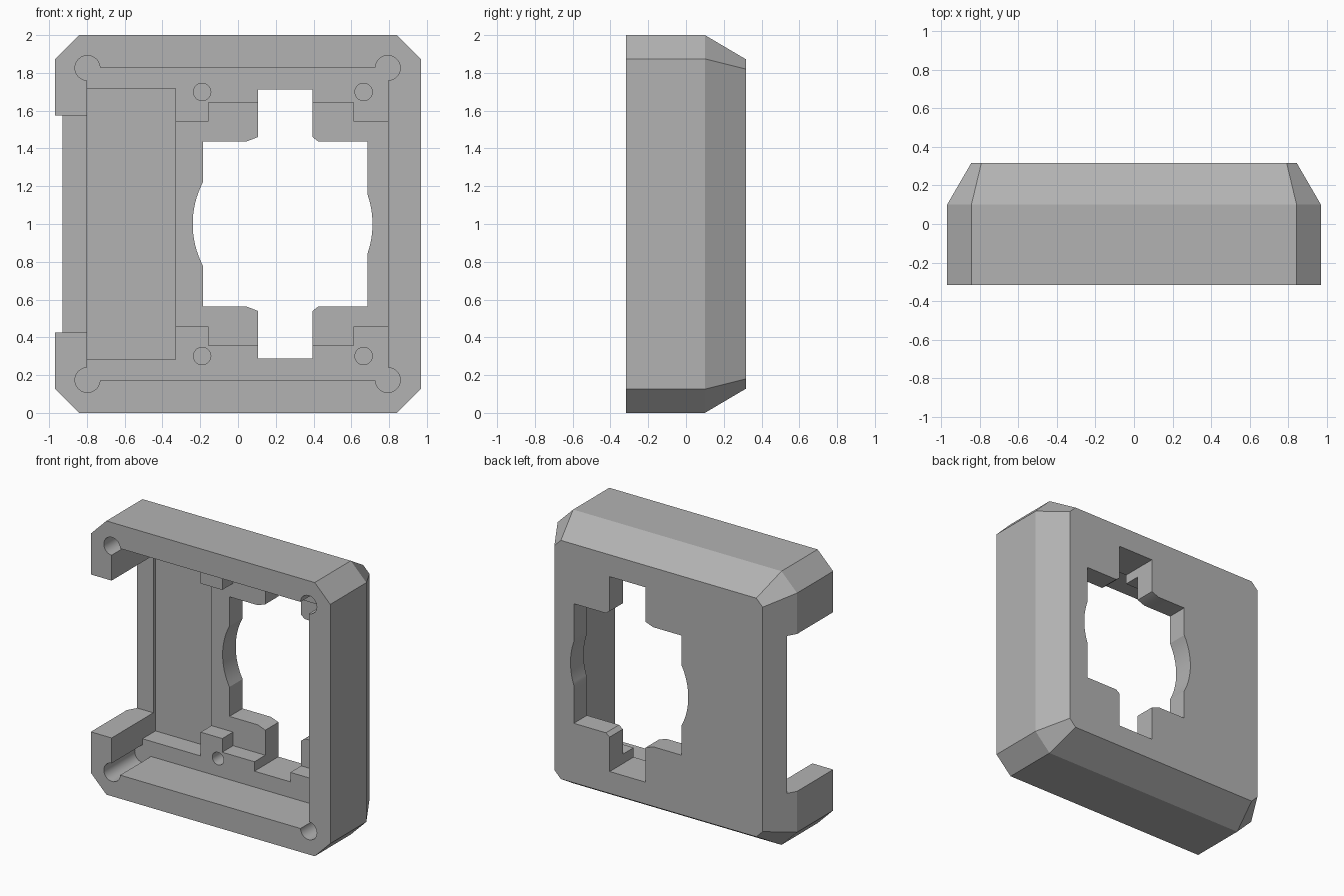
import bpy, bmesh, math

cube = bpy.data.objects.get("Cube")
if cube:
    bpy.data.objects.remove(cube)

FRONT, BACK = -0.317, 0.317
MID = 1.0           # height of the symmetry plane
LEDGE, FLOOR, POCKET = 0.04, 0.165, 0.19

grey = bpy.data.materials.new("plain grey")
grey.use_nodes = True
colour = (0.45, 0.45, 0.45, 1)
grey.diffuse_color = colour
grey.node_tree.nodes["Principled BSDF"].inputs["Base Color"].default_value = colour


def loft(name, rings):
    """Solid through matching outlines; each ring is (y, [(x, z), ...])."""
    bm = bmesh.new()
    loops = [[bm.verts.new((x, y, z)) for x, z in pts] for y, pts in rings]
    n = len(loops[0])
    for a, b in zip(loops, loops[1:]):
        for i in range(n):
            j = (i + 1) % n
            bm.faces.new((a[i], a[j], b[j], b[i]))
    bm.faces.new(loops[0])
    bm.faces.new(loops[-1])
    bmesh.ops.recalc_face_normals(bm, faces=bm.faces)
    mesh = bpy.data.meshes.new(name)
    bm.to_mesh(mesh)
    bm.free()
    obj = bpy.data.objects.new(name, mesh)
    mesh.materials.append(grey)
    bpy.context.collection.objects.link(obj)
    return obj


def octagon(w, h, c):
    """Rectangle of half sizes w, h with its corners cut by c."""
    q = [(w, h - c), (w - c, h)]
    pts = q + [(-x, z) for x, z in q[::-1]]
    pts += [(-x, -z) for x, z in pts]
    return [(x, MID + z) for x, z in pts]


def mirrored(half):
    """Close an upper half outline by reflecting it below the middle."""
    return [(x, MID + z) for x, z in half] + [(x, MID - z) for x, z in half[::-1]]


def circle(cx, cz, r, n=32):
    return [(cx + r * math.cos(math.tau * i / n), cz + r * math.sin(math.tau * i / n))
            for i in range(n)]


def cut(body, outline, y_end):
    """Cut an outline into the body from the front as far as y_end."""
    tool = loft("cutter", [(FRONT - 0.1, outline), (y_end, outline)])
    tool.hide_render = True
    mod = body.modifiers.new("cut", "BOOLEAN")
    mod.operation, mod.solver, mod.object = "DIFFERENCE", "EXACT", tool
    bpy.context.view_layer.objects.active = body
    bpy.ops.object.modifier_apply(modifier=mod.name)
    bpy.data.objects.remove(tool)


# Outer shell with cut corners and a bevelled back
outer = octagon(0.968, 1.0, 0.126)
housing = loft("housing", [(FRONT, outer), (0.1, outer), (BACK, octagon(0.842, 0.872, 0.052))])

# Main cavity, open side and shallow side pocket
cut(housing, mirrored([(-0.8, 0.828), (0.795, 0.828)]), LEDGE)
cut(housing, mirrored([(-1.1, 0.575), (-0.7, 0.575)]), FLOOR)
cut(housing, mirrored([(-0.8, 0.717), (-0.33, 0.717)]), POCKET)

# Recess between the stepped ledges
cut(housing, mirrored([(-0.34, 0.543), (-0.155, 0.543), (-0.155, 0.643), (0.612, 0.643),
                       (0.612, 0.543), (0.795, 0.543)]), FLOOR)

# Through opening with bulged sides and a tall central slot
left, right, centre, radius = -0.185, 0.685, 0.236, 0.476


def bulge(side):
    """Arc from where the circle meets a straight side down to the middle."""
    start = math.acos(abs(side - centre) / radius)
    sign = 1 if side > centre else -1
    return [(centre + sign * radius * math.cos(start * k / 8), radius * math.sin(start * k / 8))
            for k in range(8, 0, -1)]


upper = bulge(left)[::-1] + [(left, 0.437), (0.045, 0.437), (0.105, 0.46), (0.105, 0.712),
                            (0.395, 0.712), (0.395, 0.46), (0.425, 0.437),
                            (right, 0.437)] + bulge(right)
cut(housing, mirrored(upper), BACK + 0.1)

# Screw holes at the rim corners and in the ledges
for s in (-1, 1):
    for x in (-0.797, 0.793):
        cut(housing, circle(x, MID + s * 0.826, 0.066), LEDGE)
    for x in (-0.19, 0.665):
        cut(housing, circle(x, MID + s * 0.699, 0.046), FLOOR)

# Smooth the round walls, keep the edges sharp
bpy.ops.object.select_all(action="DESELECT")
housing.select_set(True)
bpy.context.view_layer.objects.active = housing
bpy.ops.object.shade_smooth_by_angle(angle=math.radians(25))
